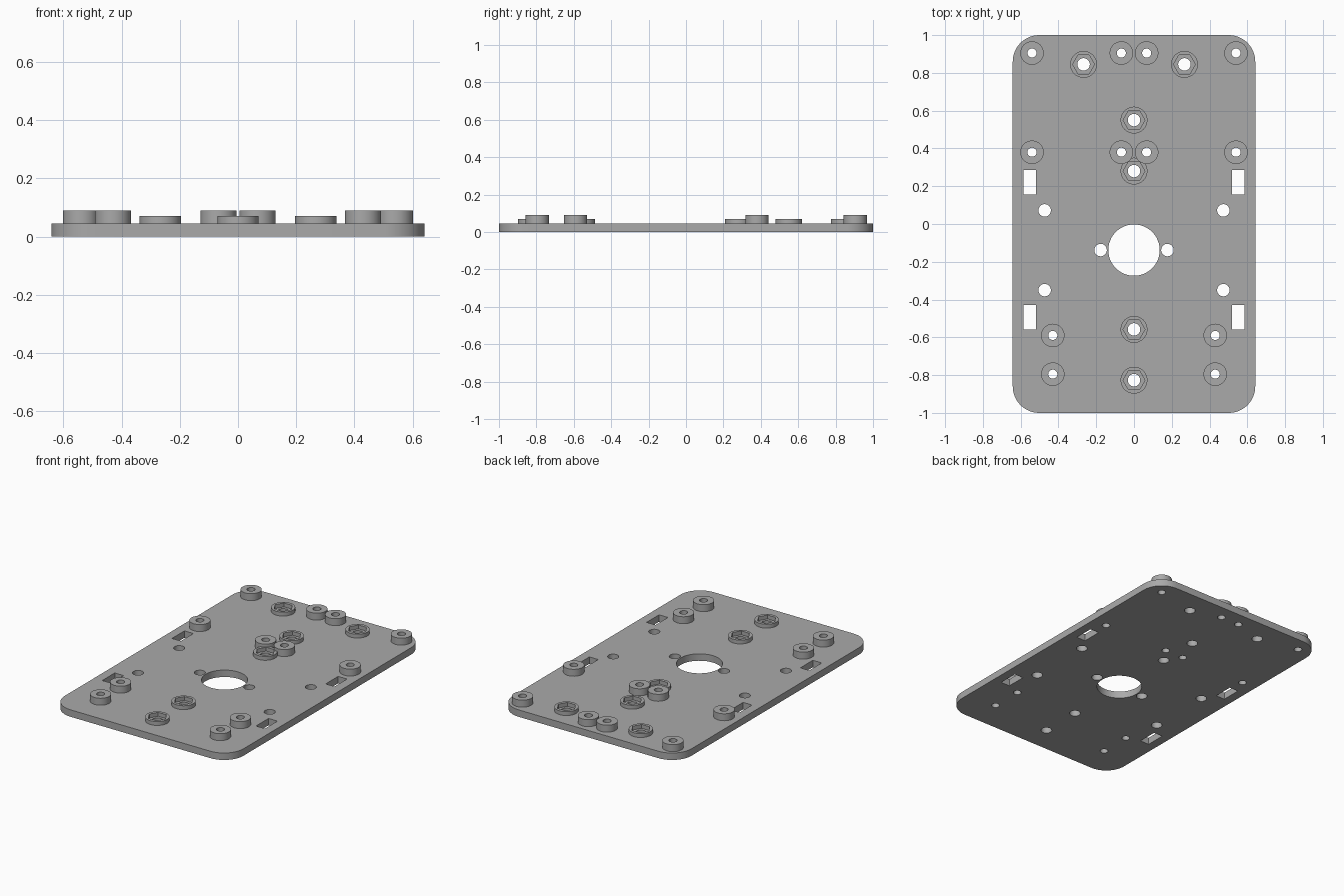
import bpy, bmesh, math
from mathutils import Matrix

if "Cube" in bpy.data.objects:
    bpy.data.objects.remove(bpy.data.objects["Cube"])

T, BOSS_TOP, NUT_TOP = 0.045, 0.09, 0.07
grey = bpy.data.materials.new("plain_grey")
grey.diffuse_color = (0.4, 0.4, 0.4, 1)
grey.use_nodes = True
grey.node_tree.nodes["Principled BSDF"].inputs["Base Color"].default_value = grey.diffuse_color


def finish(bm, name):
    me = bpy.data.meshes.new(name)
    bm.to_mesh(me)
    bm.free()
    me.materials.append(grey)
    ob = bpy.data.objects.new(name, me)
    return ob


def add_prism(bm, x, y, r, z0, z1, sides=48):
    bmesh.ops.create_cone(bm, cap_ends=True, segments=sides, radius1=r, radius2=r, depth=z1 - z0,
                          matrix=Matrix.Translation((x, y, (z0 + z1) / 2))
                          @ Matrix.Rotation(math.pi / 2 if sides == 6 else 0, 4, 'Z'))


def add_box(bm, x, y, sx, sy, z0, z1):
    bmesh.ops.create_cube(bm, size=1, matrix=Matrix.Translation((x, y, (z0 + z1) / 2))
                          @ Matrix.Diagonal((sx, sy, z1 - z0, 1)))


def mirrored(points):
    return [(s * x, y) for x, y in points for s in (-1, 1)]


screw_bosses = mirrored([(0.54, 0.905), (0.067, 0.905), (0.54, 0.38), (0.067, 0.38),
                         (0.43, -0.59), (0.43, -0.795)])
nut_bosses = mirrored([(0.267, 0.845)]) + [(0, 0.55), (0, 0.28), (0, -0.558), (0, -0.827)]
plain_holes = mirrored([(0.473, 0.072), (0.473, -0.35), (0.177, -0.138)])
slots = mirrored([(0.552, 0.221), (0.552, -0.494)])

# base plate with rounded corners
bm = bmesh.new()
add_box(bm, 0, 0, 1.284, 2, 0, T)
upright = [e for e in bm.edges if abs(e.verts[0].co.z - e.verts[1].co.z) > 0.01]
bmesh.ops.bevel(bm, geom=upright, offset=0.14, segments=12, profile=0.5, affect='EDGES')
plate = finish(bm, "mounting_plate")
bpy.context.scene.collection.objects.link(plate)

# raised bosses, sunk slightly into the plate so they fuse
helpers = []


def apply_boolean(bm, name, op):
    ob = finish(bm, name)
    ob.hide_render = True
    bpy.context.scene.collection.objects.link(ob)
    mod = plate.modifiers.new(name, 'BOOLEAN')
    mod.operation, mod.object, mod.solver, mod.use_self = op, ob, 'EXACT', True
    helpers.append(ob)


bm = bmesh.new()
for x, y in screw_bosses:
    add_prism(bm, x, y, 0.062, T / 2, BOSS_TOP)
for x, y in nut_bosses:
    add_prism(bm, x, y, 0.071, T / 2, NUT_TOP)
apply_boolean(bm, "bosses", 'UNION')

# hexagonal nut pockets
bm = bmesh.new()
for x, y in nut_bosses:
    add_prism(bm, x, y, 0.058, T, 0.2, 6)
apply_boolean(bm, "nut_pockets", 'DIFFERENCE')

# through holes and strap slots
bm = bmesh.new()
for pts, r in ((screw_bosses, 0.024), (nut_bosses, 0.033), (plain_holes, 0.033), ([(0, -0.138)], 0.136)):
    for x, y in pts:
        add_prism(bm, x, y, r, -0.1, 0.2)
for x, y in slots:
    add_box(bm, x, y, 0.064, 0.128, -0.1, 0.2)
apply_boolean(bm, "holes", 'DIFFERENCE')

# bake the booleans, drop the helpers, smooth the round walls
bpy.context.view_layer.objects.active = plate
plate.select_set(True)
for mod in list(plate.modifiers):
    bpy.ops.object.modifier_apply(modifier=mod.name)
for ob in helpers:
    bpy.data.objects.remove(ob)
bpy.ops.object.shade_smooth_by_angle(angle=math.radians(30))
